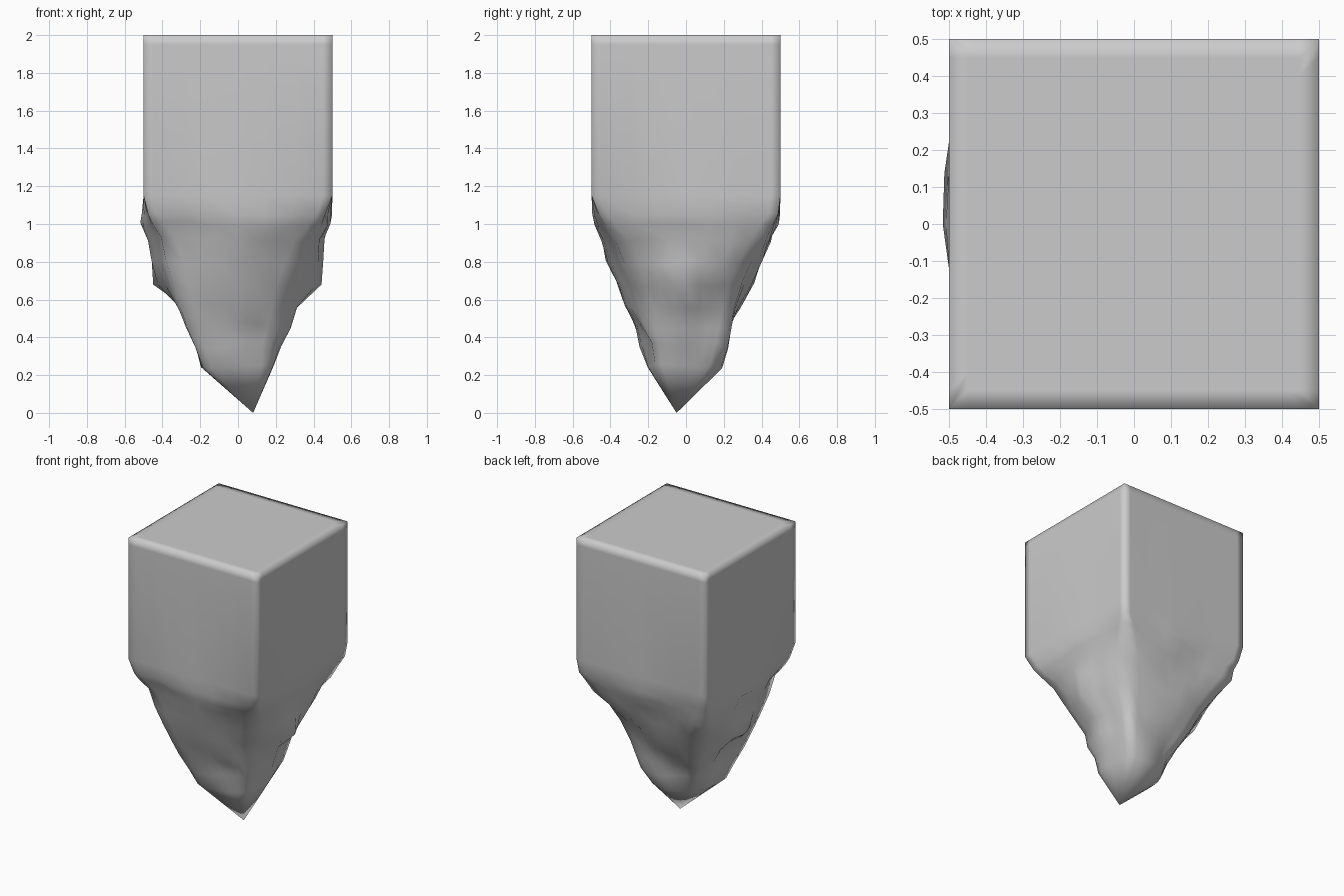
import bpy, bmesh, math
from mathutils import Vector, noise

if "Cube" in bpy.data.objects:
    bpy.data.objects.remove(bpy.data.objects["Cube"])

# Directions round the block: right, back-right, back, back-left, left, front-left, front, front-right
DIRS = [(1, 0), (1, 1), (0, 1), (-1, 1), (-1, 0), (-1, -1), (0, -1), (1, -1)]
SQUARE = [.5] * 8

# Height, then reach in each of the eight directions
ROCK = [
    (1.05, [.50, .485, .495, .48, .50, .475, .50, .465]),
    (.99, [.485, .455, .485, .46, .50, .45, .485, .43]),
    (.91, [.455, .425, .45, .435, .46, .405, .455, .37]),
    (.80, [.445, .365, .395, .375, .455, .375, .42, .325]),
    (.68, [.43, .285, .355, .32, .425, .345, .375, .27]),
    (.56, [.305, .25, .275, .265, .30, .29, .315, .225]),
    (.46, [.275, .23, .225, .21, .245, .26, .27, .20]),
    (.36, [.235, .20, .195, .17, .22, .22, .235, .185]),
    (.25, [.19, .155, .18, .135, .195, .185, .205, .165]),
]
TIP = (.08, -.05, 0)


def ring(bm, z, reach, rough=0, round_off=0):
    """Loop of vertices between the eight anchors; round_off relaxes the corners."""
    anchors = [Vector((dx * r, dy * r, z)) for (dx, dy), r in zip(DIRS, reach)]
    verts = []
    for i in range(8):
        a, b = anchors[i], anchors[(i + 1) % 8]
        # tight support loops next to square corners, even spacing on the rock
        tight = (0, .3, .6, .9) if i % 2 == 0 else (0, .1, .4, .7)
        for k, t in enumerate(tight):
            t += (k / 4 - t) * round_off
            p = a.lerp(b, t)
            out = Vector((p.x, p.y, 0))
            p += out * .05 * round_off * math.sin(math.pi * t)
            out.normalize()
            p += out * rough * noise.noise(p * 5.5 + Vector((4.3, 1.9, 8.6)))
            p.z += rough * noise.noise(p * 4 + Vector((9.2, 2.4, 5.6)))
            verts.append(bm.verts.new(p))
    return verts


bm = bmesh.new()

# Square block with support loops
rings = [ring(bm, 2, [.45] * 8)]
rings += [ring(bm, z, SQUARE) for z in (2, 1.95, 1.15)]

# Rough, tapering underside
last = len(ROCK) - 1
for i, (z, reach) in enumerate(ROCK):
    rings.append(ring(bm, z, reach, .02 if i in (0, last) else .04, min(1, i / 3)))

n = len(rings[0])
for upper, lower in zip(rings, rings[1:]):
    for i in range(n):
        j = (i + 1) % n
        bm.faces.new((upper[i], lower[i], lower[j], upper[j]))
bm.faces.new(rings[0])

# Pointed tip
tip = bm.verts.new(TIP)
for i in range(n):
    bm.faces.new((rings[-1][i], tip, rings[-1][(i + 1) % n]))

bmesh.ops.recalc_face_normals(bm, faces=bm.faces[:])
for f in bm.faces:
    f.smooth = True
mesh = bpy.data.meshes.new("pointed_rock_block")
bm.to_mesh(mesh)
bm.free()
bpy.context.collection.objects.link(bpy.data.objects.new("pointed_rock_block", mesh))
